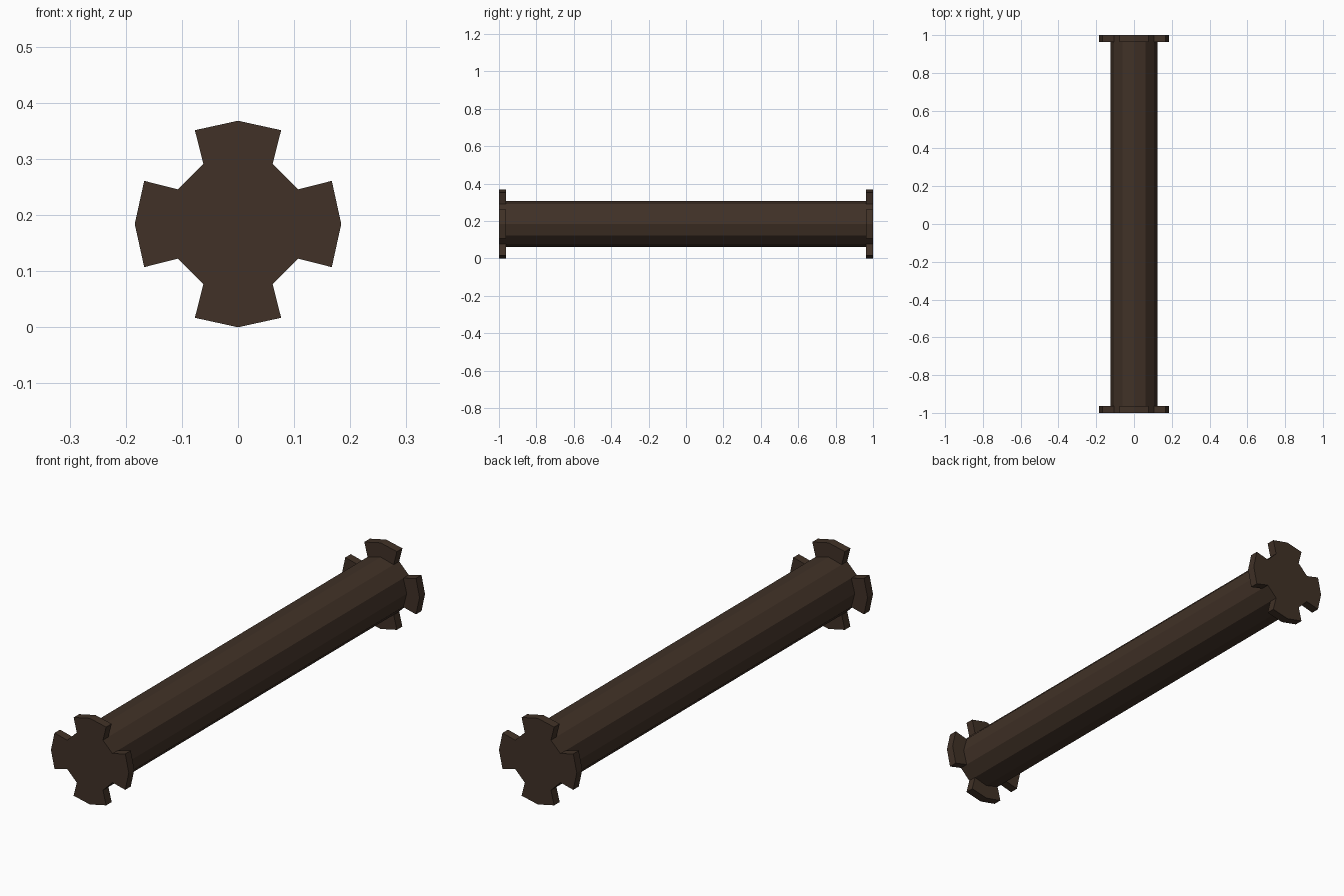
import bpy
import bmesh
import math

if "Cube" in bpy.data.objects:
    bpy.data.objects.remove(bpy.data.objects["Cube"], do_unlink=True)

CENTRE_Z = 0.184
SHAFT_R = 0.1235
TOOTH_R = 0.184
PLATE_Y = 0.963

brown = bpy.data.materials.new("dark brown")
brown.use_nodes = True
COLOUR = (0.052, 0.031, 0.02, 1)
brown.diffuse_color = COLOUR
bsdf = next(n for n in brown.node_tree.nodes if n.type == 'BSDF_PRINCIPLED')
bsdf.inputs["Base Color"].default_value = COLOUR
bsdf.inputs["Roughness"].default_value = 0.8


def extrude_profile(name, profile, y0, y1):
    """Prism along y from (radius, degrees) points around the shaft axis."""
    bm = bmesh.new()
    verts = [bm.verts.new((r * math.cos(math.radians(a)), y0,
                           CENTRE_Z + r * math.sin(math.radians(a))))
             for r, a in profile]
    face = bm.faces.new(verts)
    new = bmesh.ops.extrude_face_region(bm, geom=[face], use_keep_orig=True)["geom"]
    bmesh.ops.translate(bm, vec=(0, y1 - y0, 0),
                        verts=[v for v in new if isinstance(v, bmesh.types.BMVert)])
    bmesh.ops.recalc_face_normals(bm, faces=bm.faces[:])
    mesh = bpy.data.meshes.new(name)
    bm.to_mesh(mesh)
    bm.free()
    mesh.materials.append(brown)
    obj = bpy.data.objects.new(name, mesh)
    bpy.context.collection.objects.link(obj)
    return obj


# Twelve-sided shaft
extrude_profile("shaft", [(SHAFT_R, i * 30) for i in range(12)], -PLATE_Y, PLATE_Y)

# End plates with four flared teeth
teeth = []
for quarter in range(0, 360, 90):
    teeth += [(SHAFT_R, quarter - 30), (TOOTH_R, quarter - 24.7), (TOOTH_R, quarter),
              (TOOTH_R, quarter + 24.7), (SHAFT_R, quarter + 30)]
extrude_profile("front_end_plate", teeth, -1, -PLATE_Y)
extrude_profile("back_end_plate", teeth, PLATE_Y, 1)
